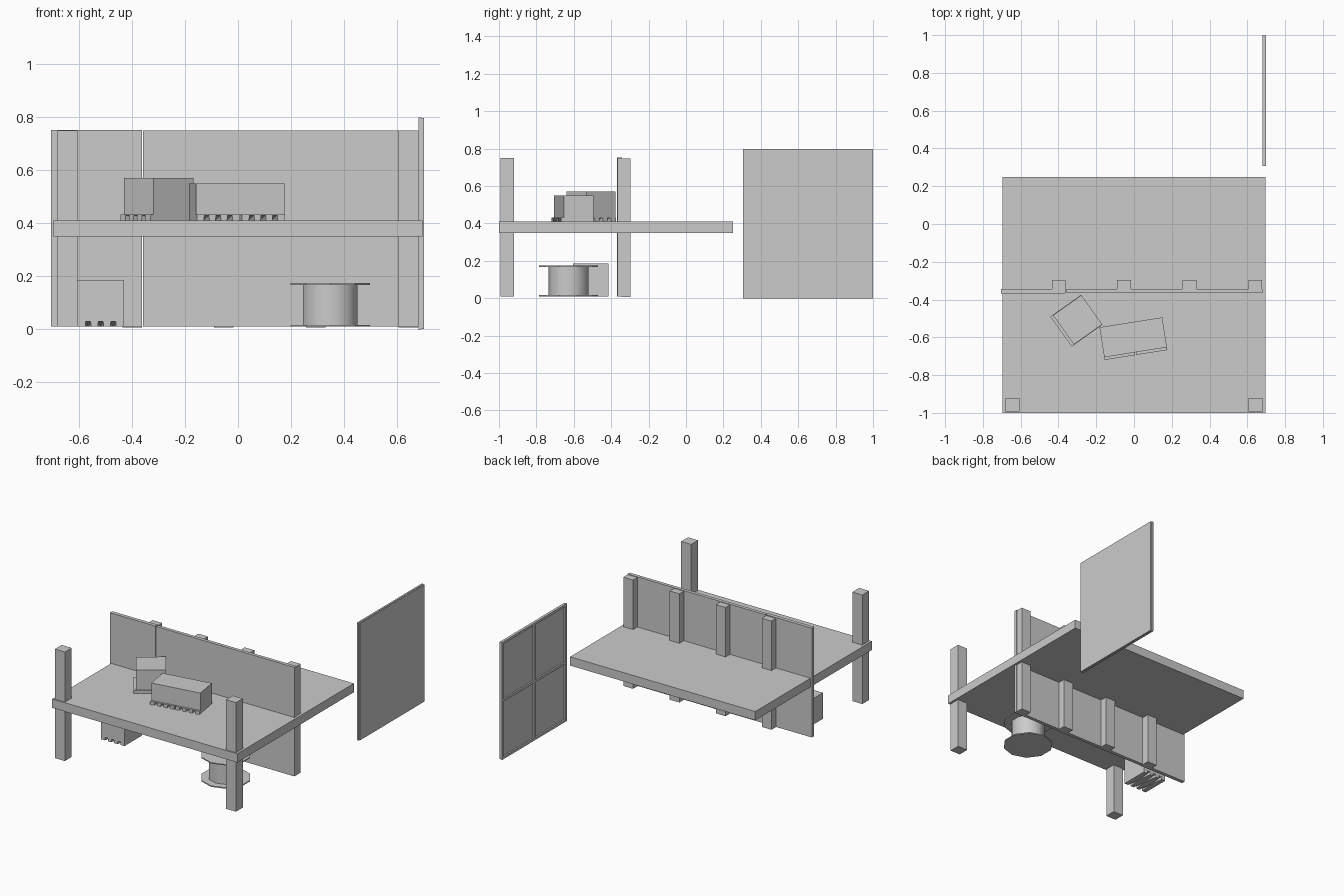
import bpy, bmesh
from math import radians
from mathutils import Matrix

if "Cube" in bpy.data.objects:
    bpy.data.objects.remove(bpy.data.objects["Cube"])

grey = bpy.data.materials.new("plain grey")
grey.use_nodes = True
grey.diffuse_color = (0.6, 0.6, 0.6, 1)
grey.node_tree.nodes["Principled BSDF"].inputs["Base Color"].default_value = (0.6, 0.6, 0.6, 1)


def finish(name, bm):
    bmesh.ops.recalc_face_normals(bm, faces=bm.faces)
    mesh = bpy.data.meshes.new(name)
    bm.to_mesh(mesh)
    bm.free()
    mesh.materials.append(grey)
    obj = bpy.data.objects.new(name, mesh)
    bpy.context.collection.objects.link(obj)
    return obj


def add_box(bm, x, y, z):
    """Box from (low, high) pairs."""
    size = [b - a for a, b in (x, y, z)]
    centre = [(a + b) / 2 for a, b in (x, y, z)]
    bmesh.ops.create_cube(bm, size=1, matrix=Matrix.Translation(centre) @ Matrix.Diagonal((*size, 1)))


def box(name, x, y, z):
    bm = bmesh.new()
    add_box(bm, x, y, z)
    return finish(name, bm)


def notched_block(name, width, depth, height):
    """Block whose underside has three notches at each end, pinched to points midway."""
    bm = bmesh.new()
    w, h = 0.13 * width, 0.02
    rings = []
    for y, open_ in ((-depth / 2, 1), (0, 0), (depth / 2, 1)):
        pts = [(-width / 2, 0)]
        for cx in (-0.27 * width, 0, 0.27 * width):
            a = w / 2 * max(open_, 0.02)
            t = h * max(open_, 0.02)
            pts += [(cx - a, 0), (cx - a * 0.8, t), (cx + a * 0.8, t), (cx + a, 0)]
        pts += [(width / 2, 0), (width / 2, height), (-width / 2, height)]
        rings.append([bm.verts.new((px, y, pz)) for px, pz in pts])
    n = len(rings[0])
    for r, s in zip(rings, rings[1:]):
        for i in range(n):
            bm.faces.new((r[i], r[(i + 1) % n], s[(i + 1) % n], s[i]))
    bm.faces.new(rings[0])
    bm.faces.new(rings[-1])
    return finish(name, bm)


def place(obj, x, y, z, angle, offset=(0, 0)):
    obj.matrix_world = (Matrix.Translation((x, y, z)) @ Matrix.Rotation(radians(angle), 4, "Z")
                        @ Matrix.Translation((*offset, 0)))


# Platform and front posts
box("platform", (-0.695, 0.695), (-1, 0.25), (0.35, 0.41))
for side, x in (("right", -0.68), ("left", 0.605)):
    box("front_post_" + side, (x, x + 0.075), (-0.993, -0.92), (0.01, 0.75))

# Back wall in two panels, with posts behind
box("wall_panel_short", (-0.705, -0.362), (-0.368, -0.343), (0.01, 0.752))
box("wall_panel_long", (-0.358, 0.68), (-0.366, -0.343), (0.01, 0.75))
for i, x in enumerate((-0.435, -0.09, 0.257, 0.605)):
    box(f"wall_post_{i + 1}", (x, x + 0.073), (-0.344, -0.296), (0.008, 0.746))

# Free-standing window: pane with border and crossbars on one side
box("window_pane", (0.69, 0.70), (0.308, 0.998), (0.002, 0.796))
bm = bmesh.new()
xr, t = (0.68, 0.692), 0.016
for z in (0, 0.391, 0.798 - t):
    add_box(bm, xr, (0.306, 1), (z, z + t))
for y in (0.306, 0.645, 1 - t):
    add_box(bm, xr, (y, y + t), (0, 0.798))
finish("window_frame", bm)

# Cable spool
for name, radius, low, high in (("spool_core", 0.108, 0.016, 0.17),
                                ("spool_bottom", 0.157, 0.01, 0.017),
                                ("spool_top", 0.157, 0.168, 0.175)):
    bm = bmesh.new()
    bmesh.ops.create_cone(bm, cap_ends=True, segments=10, radius1=radius, radius2=radius, depth=high - low,
                          matrix=Matrix.Translation((0.348, -0.628, (low + high) / 2)))
    spool = finish(name, bm)
    if name == "spool_core":
        for face in spool.data.polygons:
            face.use_smooth = len(face.vertices) == 4
        for edge in spool.data.edges:
            a, b = (spool.data.vertices[i].co.z for i in edge.vertices)
            edge.use_edge_sharp = abs(a - b) < 0.001

# Crate standing on the ground
place(notched_block("floor_crate", 0.175, 0.19, 0.177), -0.517, -0.51, 0.01, 0)

# Square crate on the platform, with a base that sticks out in front
place(notched_block("square_crate_base", 0.195, 0.2, 0.022), -0.305, -0.512, 0.41, -54.5)
place(box("square_crate_body", (-0.095, 0.095), (-0.084, 0.1), (0, 0.14)), -0.305, -0.512, 0.43, -54.5)

# Long crate on two bases
for side, dx in (("right", -0.086), ("left", 0.086)):
    place(notched_block("long_crate_base_" + side, 0.164, 0.175, 0.022), -0.003, -0.607, 0.41, 9, (dx, 0))
place(box("long_crate_body", (-0.168, 0.168), (-0.073, 0.0875), (0, 0.12)), -0.003, -0.607, 0.43, 9)
